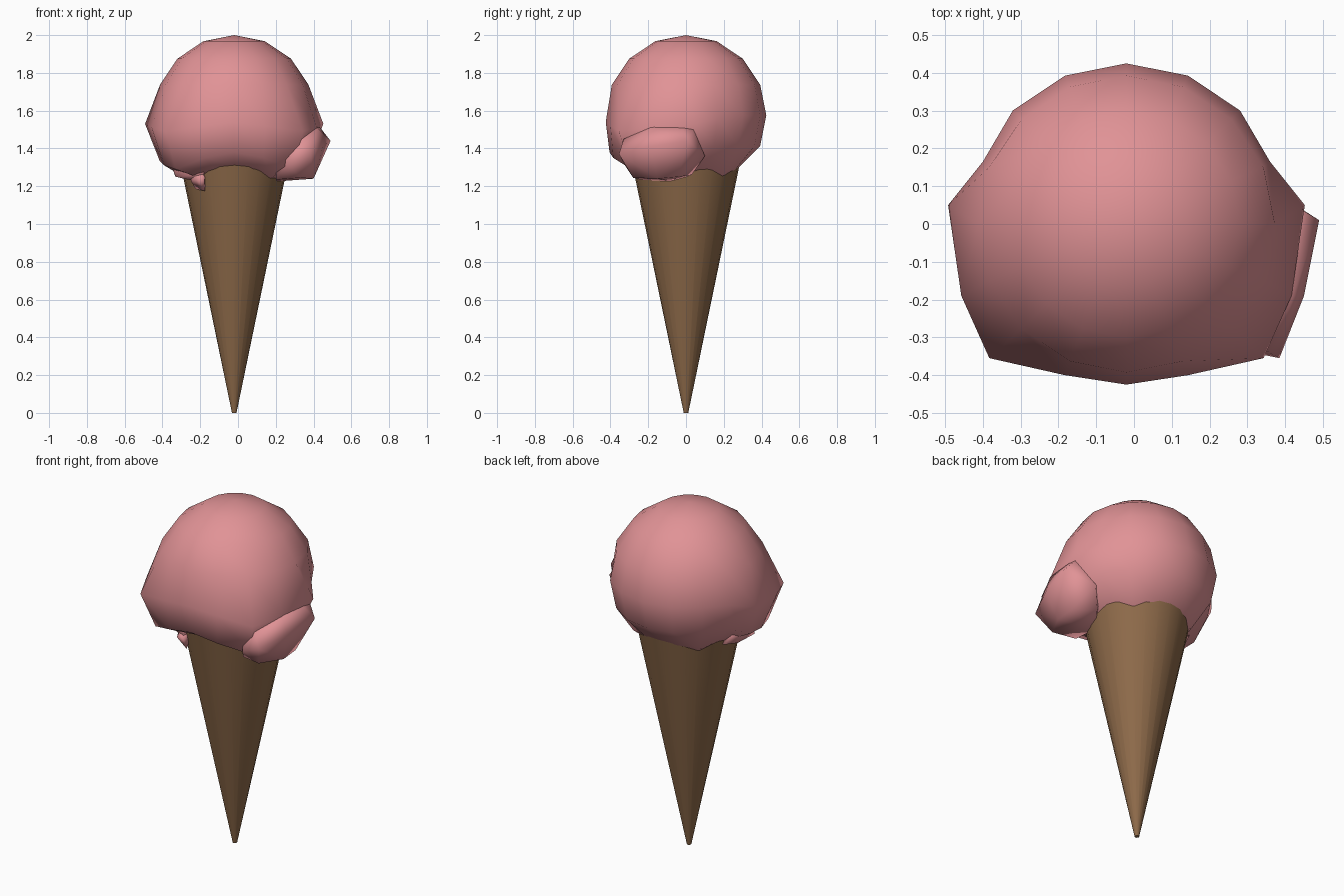
import bpy, bmesh, math

if "Cube" in bpy.data.objects:
    bpy.data.objects.remove(bpy.data.objects["Cube"])

CX = -0.02          # shared axis of cone and scoop
R, CZ = 0.425, 1.575  # scoop radius and centre height


def material(name, rgb):
    m = bpy.data.materials.new(name)
    m.diffuse_color = (*rgb, 1)
    m.use_nodes = True
    m.node_tree.nodes["Principled BSDF"].inputs["Base Color"].default_value = m.diffuse_color
    return m


def finish(bm, name, mat, angle=180):
    bmesh.ops.recalc_face_normals(bm, faces=bm.faces)
    me = bpy.data.meshes.new(name)
    bm.to_mesh(me)
    bm.free()
    ob = bpy.data.objects.new(name, me)
    bpy.context.collection.objects.link(ob)
    me.materials.append(mat)
    for o in bpy.context.selected_objects:
        o.select_set(False)
    ob.select_set(True)
    bpy.context.view_layer.objects.active = ob
    bpy.ops.object.shade_smooth_by_angle(angle=math.radians(angle))
    return ob


def blob(name, points, mat):
    """Smooth lump of ice cream wrapped around a few points."""
    bm = bmesh.new()
    for p in points:
        bm.verts.new(p)
    res = bmesh.ops.convex_hull(bm, input=bm.verts[:])
    loose = [v for v in bm.verts if not v.link_faces]
    bmesh.ops.delete(bm, geom=loose, context='VERTS')
    return finish(bm, name, mat)


pink = material("strawberry_pink", (0.75, 0.29, 0.305))
brown = material("wafer_brown", (0.27, 0.145, 0.068))

# Wafer cone
bm = bmesh.new()
H = 1.34
bmesh.ops.create_cone(bm, cap_ends=True, segments=24, radius1=0.012,
                      radius2=0.289, depth=H)
bmesh.ops.translate(bm, verts=bm.verts, vec=(CX, 0, H / 2))
finish(bm, "wafer_cone", brown, 40)

# Main scoop: 16 x 8 ball whose lower rings sag outwards.
# Each entry is x, y, z counted from the front (0) round to the back (8), mirrored.
EQUATOR = {0: (0, -0.425, 1.54), 1: (0.163, -0.40, 1.52), 2: (0.363, -0.355, 1.49),
           3: (0.437, -0.19, 1.51), 4: (0.472, 0.05, 1.53), 5: (0.38, 0.165, 1.56)}
LOWER = {0: (0, -0.405, 1.38), 1: (0.155, -0.385, 1.35), 2: (0.31, -0.29, 1.29),
         3: (0.37, -0.14, 1.31), 4: (0.395, 0.0, 1.335)}
BOTTOM = {0: (0, -0.28, 1.31), 1: (0.11, -0.265, 1.30), 2: (0.20, -0.20, 1.25),
          3: (0.27, -0.11, 1.25), 4: (0.29, 0, 1.28), 5: (0.265, 0.11, 1.30),
          7: (0.11, 0.27, 1.30), 8: (0, 0.285, 1.305)}
RINGS = {4: EQUATOR, 5: LOWER, 6: BOTTOM}

bm = bmesh.new()
bmesh.ops.create_uvsphere(bm, u_segments=16, v_segments=8, radius=R)
for v in bm.verts:
    x, y, z = v.co
    ring = round(math.acos(max(-1, min(1, z / R))) / (math.pi / 8))
    k = round(abs(math.atan2(x, -y)) / (math.pi / 8))
    v.co.z += CZ
    if k in RINGS.get(ring, {}):
        px, py, pz = RINGS[ring][k]
        v.co = (math.copysign(px, x), py, pz)
    v.co.x += CX
finish(bm, "main_scoop", pink)

# Large lump hanging over the right side of the cone
blob("right_overhang", [
    (0.49, 0.01, 1.44), (0.45, -0.19, 1.41), (0.385, -0.355, 1.37),
    (0.44, 0.04, 1.50), (0.42, -0.03, 1.53), (0.42, -0.19, 1.51), (0.34, -0.33, 1.45),
    (0.40, -0.04, 1.25), (0.40, -0.15, 1.24), (0.33, -0.28, 1.245),
    (0.20, -0.08, 1.225), (0.20, -0.24, 1.235), (0.26, -0.33, 1.32),
    (0.35, 0.10, 1.36), (0.28, 0.03, 1.26), (0.20, 0.0, 1.45), (0.20, -0.25, 1.40)], pink)

# Smaller lump on the left
blob("left_overhang", [
    (-0.33, -0.16, 1.25), (-0.335, 0.0, 1.26), (-0.30, 0.08, 1.27), (-0.25, -0.19, 1.232),
    (-0.26, 0.0, 1.235), (-0.18, -0.25, 1.26), (-0.36, -0.12, 1.33),
    (-0.36, 0.04, 1.36), (-0.18, -0.12, 1.40), (-0.18, 0.0, 1.24)], pink)

# Little drip running down the cone
blob("left_drip", [
    (-0.175, -0.225, 1.175), (-0.225, -0.19, 1.185), (-0.25, -0.20, 1.23),
    (-0.18, -0.26, 1.26), (-0.22, -0.25, 1.24), (-0.17, -0.18, 1.24),
    (-0.25, -0.15, 1.28)], pink)
